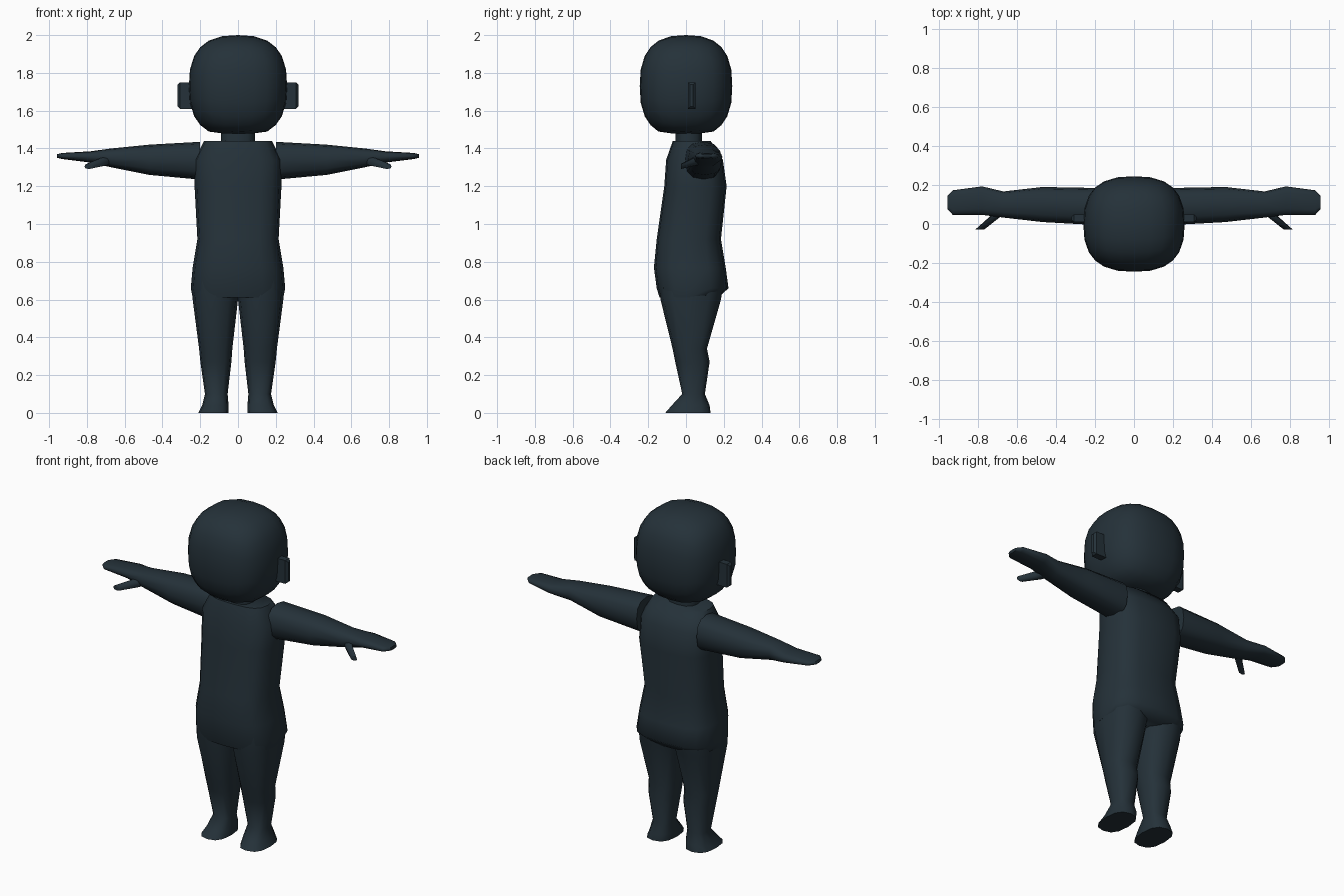
import bpy, bmesh, math
from mathutils import Vector

cube = bpy.data.objects.get("Cube")
if cube:
    bpy.data.objects.remove(cube, do_unlink=True)

slate = bpy.data.materials.new("dark_slate")
slate.use_nodes = True
colour = (0.018, 0.031, 0.041, 1)
slate.diffuse_color = colour
slate.node_tree.nodes["Principled BSDF"].inputs["Base Color"].default_value = colour


def finish(name, bm, mirror=False, sharp_angle=60):
    """Turn a bmesh into a shaded, coloured object."""
    bmesh.ops.recalc_face_normals(bm, faces=bm.faces)
    mesh = bpy.data.meshes.new(name)
    bm.to_mesh(mesh)
    bm.free()
    mesh.materials.append(slate)
    part = bpy.data.objects.new(name, mesh)
    bpy.context.collection.objects.link(part)
    bpy.ops.object.select_all(action="DESELECT")
    part.select_set(True)
    bpy.context.view_layer.objects.active = part
    bpy.ops.object.shade_smooth_by_angle(angle=math.radians(sharp_angle))
    if mirror:
        part.modifiers.new("mirror", "MIRROR").use_mirror_merge = False


def rounded(value, power):
    """Push a sine or cosine outward for a squarer outline."""
    return math.copysign(abs(value) ** (2 / power), value)


def loft(name, place, rings, sides=12, power=2.6, mirror=False):
    """Skin rounded rings of (position, centre u, centre v, radius u, radius v)."""
    bm = bmesh.new()
    loops = []
    for position, u, v, radius_u, radius_v in rings:
        loop = []
        for step in range(sides):
            angle = math.tau * step / sides
            across = u + radius_u * rounded(math.cos(angle), power)
            along = v + radius_v * rounded(math.sin(angle), power)
            loop.append(bm.verts.new(place(position, across, along)))
        loops.append(loop)
    for lower, upper in zip(loops, loops[1:]):
        for step in range(sides):
            following = (step + 1) % sides
            bm.faces.new((lower[step], lower[following], upper[following], upper[step]))
    bm.faces.new(loops[0])
    bm.faces.new(loops[-1])
    finish(name, bm, mirror)


def upright(position, across, along):
    return (across, along, position)


def sideways(position, across, along):
    return (position, across, along)


def depthwise(position, across, along):
    return (across, position, along)


# Head: a subdivided box inflated to a squarish ball with a flat chin
bm = bmesh.new()
bmesh.ops.create_cube(bm, size=2)
bmesh.ops.subdivide_edges(bm, edges=bm.edges, cuts=5, use_grid_fill=True)
head_size = Vector((.26, .245, .27))
head_power = 2.6
for vert in bm.verts:
    reach = sum(abs(c) ** head_power for c in vert.co) ** (1 / head_power)
    vert.co = vert.co / reach * head_size + Vector((0, 0, 1.73))
    vert.co.z = max(vert.co.z, 1.48)
finish("head", bm, sharp_angle=80)

# Ears: thin bevelled plates
bm = bmesh.new()
bmesh.ops.create_cube(bm, size=1)
for vert in bm.verts:
    vert.co = vert.co * Vector((.12, .04, .14)) + Vector((.26, .03, 1.68))
upright_edges = [e for e in bm.edges if all(v.co.x > .3 for v in e.verts)]
bmesh.ops.bevel(bm, geom=upright_edges, offset=.012, segments=1, affect="EDGES")
finish("ears", bm, mirror=True, sharp_angle=40)

loft("neck", upright, [(z, 0, .015, .09, .07) for z in (1.4, 1.5)])

# Torso with an overhanging hem at the back
loft("torso", upright, [
    (.61, 0, .015, .24, .155),
    (.66, 0, .035, .25, .19),
    (.77, 0, .02, .24, .19),
    (.92, 0, .015, .215, .17),
    (1.2, 0, .05, .23, .165),
    (1.34, 0, .045, .23, .15),
    (1.44, 0, .03, .18, .1),
], sides=16, power=2.9)

# Arms tapering into flat mitten hands
loft("arms", sideways, [
    (.2, .09, 1.335, .095, .1),
    (.47, .1, 1.34, .09, .08),
    (.67, .1, 1.35, .067, .05),
    (.78, .12, 1.355, .073, .03),
    (.93, .11, 1.36, .063, .016),
    (.957, .11, 1.36, .035, .01),
], mirror=True)

loft("thumbs", depthwise, [
    (.08, .69, 1.34, .03, .025),
    (.04, .71, 1.33, .028, .023),
    (-.027, .79, 1.305, .023, .014),
], sides=8, mirror=True)

# Legs running down into flared feet
loft("legs", upright, [
    (0, .13, .01, .08, .12),
    (.04, .12, .025, .07, .1),
    (.1, .115, .04, .06, .06),
    (.27, .117, .034, .082, .091),
    (.34, .118, .02, .088, .091),
    (.6, .12, .025, .12, .16),
    (.7, .12, .03, .12, .17),
], mirror=True)
